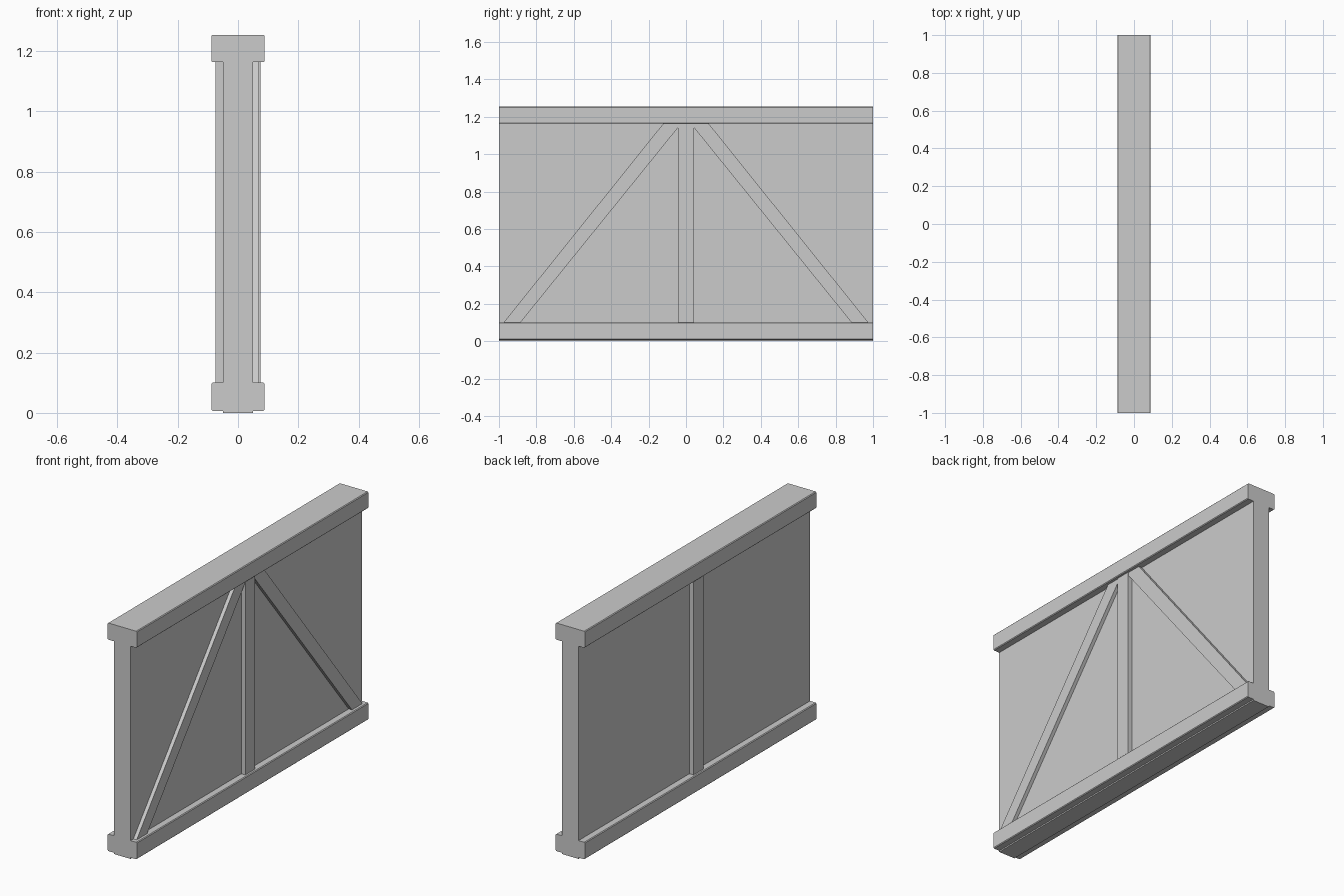
import bpy
import bmesh

if "Cube" in bpy.data.objects:
    bpy.data.objects.remove(bpy.data.objects["Cube"])


def prism(name, points, start, end, axis):
    """Extrude a 2D profile along x (points are y,z) or y (points are x,z)."""
    def place(p, t):
        return (t, p[0], p[1]) if axis == 'x' else (p[0], t, p[1])
    bm = bmesh.new()
    a = [bm.verts.new(place(p, start)) for p in points]
    b = [bm.verts.new(place(p, end)) for p in points]
    bm.faces.new(a)
    bm.faces.new(b[::-1])
    for i in range(len(points)):
        j = (i + 1) % len(points)
        bm.faces.new((a[i], b[i], b[j], a[j]))
    bmesh.ops.recalc_face_normals(bm, faces=bm.faces)
    mesh = bpy.data.meshes.new(name)
    bm.to_mesh(mesh)
    bm.free()
    obj = bpy.data.objects.new(name, mesh)
    bpy.context.collection.objects.link(obj)
    return obj


def rect(x0, x1, z0, z1, c=0.0):
    """Rectangle profile, with optional chamfered corners."""
    if c == 0:
        return [(x0, z0), (x1, z0), (x1, z1), (x0, z1)]
    return [(x0 + c, z0), (x1 - c, z0), (x1, z0 + c), (x1, z1 - c),
            (x1 - c, z1), (x0 + c, z1), (x0, z1 - c), (x0, z0 + c)]


# Wall panel, reaching slightly below the bottom beam
prism("wall_panel", rect(-0.05, 0.05, 0.0, 1.22), -1, 1, 'y')

# Horizontal beams with lightly worn edges
prism("bottom_beam", rect(-0.088, 0.088, 0.007, 0.1, 0.004), -1, 1, 'y')
prism("top_beam", rect(-0.088, 0.088, 1.163, 1.254, 0.004), -1, 1, 'y')

# Centre post, showing on both faces of the wall
prism("centre_post", rect(-0.043, 0.042, 0.08, 1.18), -0.075, 0.074, 'x')

# Diagonal braces on the +x face only, ends tucked into the beams
brace = [(0.991, 0.08), (0.901, 0.08), (0.04, 1.145), (0.04, 1.18), (0.108, 1.18)]
for side, label in ((-1, "front"), (1, "back")):
    prism(label + "_brace", [(side * y, z) for y, z in brace], 0.04, 0.07, 'x')
